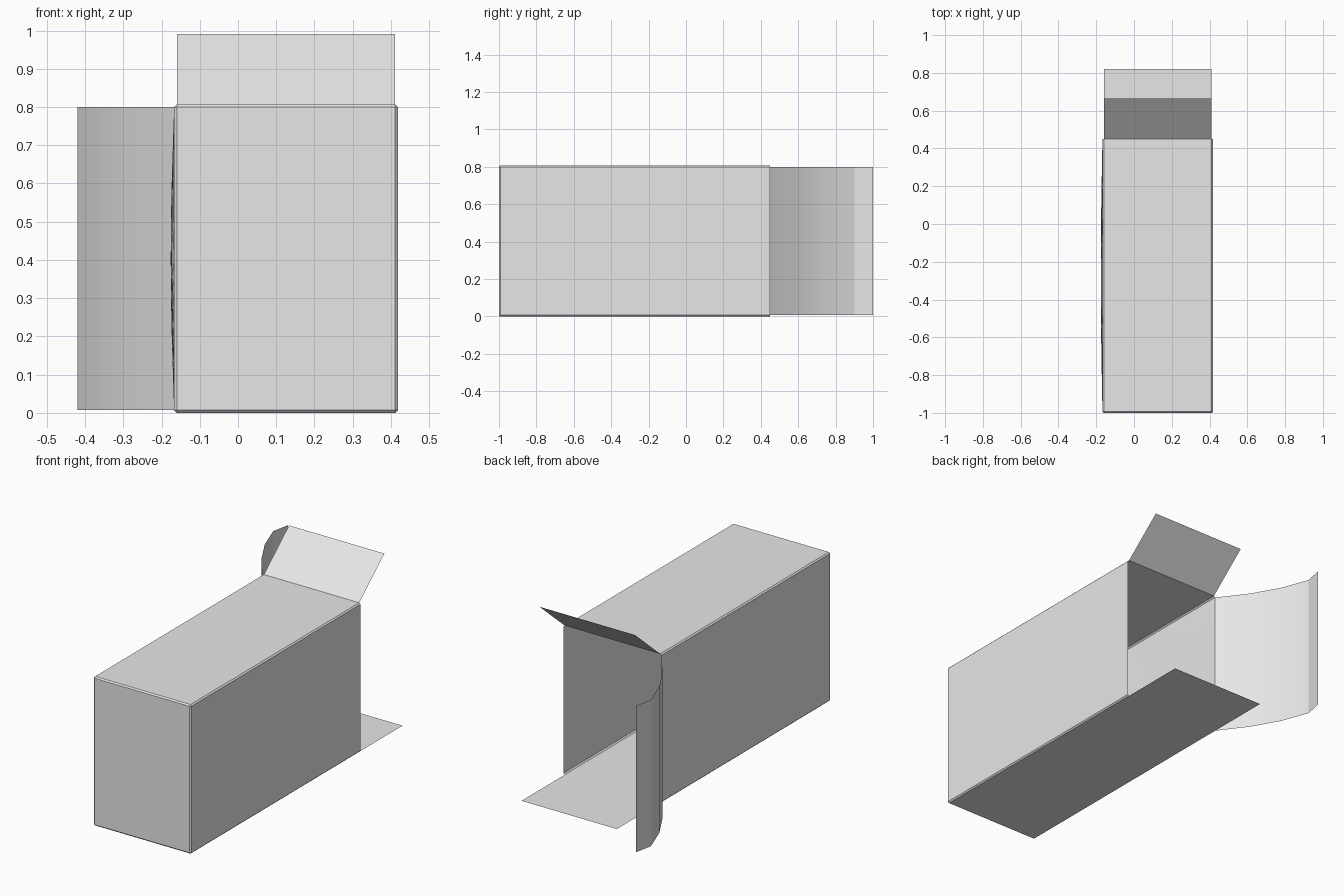
import bpy, bmesh, math

cube = bpy.data.objects.get("Cube")
if cube:
    bpy.data.objects.remove(cube, do_unlink=True)

card = bpy.data.materials.new("light grey card")
card.use_nodes = True
card.diffuse_color = (0.8, 0.8, 0.8, 1)
card.node_tree.nodes["Principled BSDF"].inputs["Base Color"].default_value = (0.8, 0.8, 0.8, 1)

# Outer limits of the carton and the size of its softened edges
LEFT, RIGHT, FRONT, BACK, TOP, EDGE = -0.167, 0.418, -1.0, 0.45, 0.807, 0.007


def add_object(name, bm, smooth=False):
    mesh = bpy.data.meshes.new(name)
    bm.to_mesh(mesh)
    bm.free()
    mesh.materials.append(card)
    obj = bpy.data.objects.new(name, mesh)
    bpy.context.collection.objects.link(obj)
    if smooth:
        bpy.ops.object.select_all(action='DESELECT')
        obj.select_set(True)
        bpy.context.view_layer.objects.active = obj
        bpy.ops.object.shade_smooth_by_angle(angle=math.radians(30))
    return obj


def sheet(name, rows, cols, point, smooth=False):
    """Thin panel whose corners come from point(u, v), with u and v from 0 to 1."""
    bm = bmesh.new()
    grid = [[bm.verts.new(point(i / rows, j / cols)) for j in range(cols + 1)]
            for i in range(rows + 1)]
    for i in range(rows):
        for j in range(cols):
            bm.faces.new((grid[i][j], grid[i + 1][j], grid[i + 1][j + 1], grid[i][j + 1]))
    return add_object(name, bm, smooth)


# Carton shell: chamfered block, cut open at the back, without its bowed side
bm = bmesh.new()
bmesh.ops.create_cube(bm, size=1)
for v in bm.verts:
    v.co.x = RIGHT if v.co.x > 0 else LEFT
    v.co.y = BACK + 0.1 if v.co.y > 0 else FRONT
    v.co.z = TOP if v.co.z > 0 else 0
bmesh.ops.bevel(bm, geom=bm.edges[:], offset=EDGE, segments=1, affect='EDGES')
bmesh.ops.bisect_plane(bm, geom=bm.verts[:] + bm.edges[:] + bm.faces[:],
                       plane_co=(0, BACK, 0), plane_no=(0, 1, 0), clear_outer=True)
bm.normal_update()
bmesh.ops.delete(bm, geom=[f for f in bm.faces if f.normal.x < -0.99], context='FACES')
add_object("carton_shell", bm)

# Right side panel, bowed slightly outwards
LOW, HIGH = EDGE, TOP - EDGE


def bowed(u, v):
    bulge = 0.009 * math.sin(math.pi * u) * math.sin(math.pi * v)
    return (LEFT - bulge, FRONT + EDGE + u * (BACK - FRONT - EDGE), LOW + v * (HIGH - LOW))


sheet("right_side_panel", 8, 8, bowed, True)

# Top and bottom flaps at the open end
X0, X1 = LEFT + EDGE, RIGHT - EDGE
sheet("top_flap", 1, 1,
      lambda u, v: (X0 + u * (X1 - X0), BACK + v * 0.215, TOP + v * 0.184))
sheet("bottom_flap", 1, 1,
      lambda u, v: (X0 + u * (X1 - X0), BACK + v * 0.37, 0))

# Right flap, curling outwards with a folded tip
curl = [(LEFT, BACK), (-0.28, 0.6), (-0.365, 0.75), (-0.42, 0.9), (-0.4, 1.0)]
sheet("right_flap", 4, 1,
      lambda u, v: (*curl[round(u * 4)], LOW + v * (HIGH - LOW)), True)
